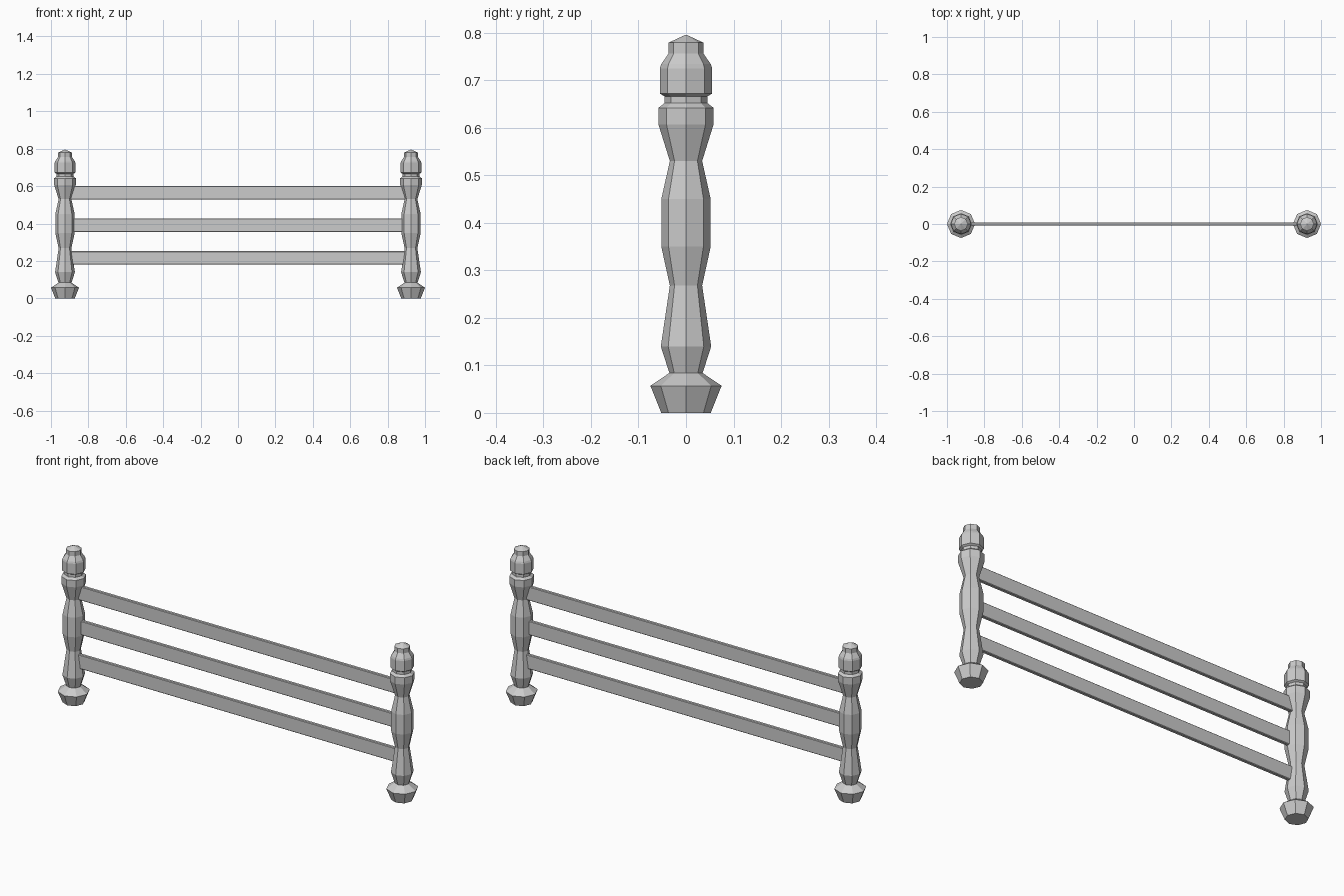
import bpy, bmesh
from math import cos, sin, pi

if "Cube" in bpy.data.objects:
    bpy.data.objects.remove(bpy.data.objects["Cube"])

SIDES = 8
POST_X = 0.925

# Turned post profile: (radius, height)
PROFILE = [(0.052, 0), (0.075, 0.057), (0.035, 0.084), (0.053, 0.14),
           (0.034, 0.268), (0.052, 0.35), (0.052, 0.45), (0.034, 0.53),
           (0.058, 0.607), (0.058, 0.642), (0.045, 0.652), (0.045, 0.666),
           (0.055, 0.672), (0.055, 0.725), (0.052, 0.734), (0.037, 0.756),
           (0.037, 0.779)]
TIP_Z = 0.796


def finish(bm, name):
    bmesh.ops.recalc_face_normals(bm, faces=bm.faces)
    mesh = bpy.data.meshes.new(name)
    bm.to_mesh(mesh)
    bm.free()
    obj = bpy.data.objects.new(name, mesh)
    bpy.context.collection.objects.link(obj)
    return obj


def post(name, x):
    bm = bmesh.new()
    rings = [[bm.verts.new((x + r * cos(2 * pi * i / SIDES),
                            r * sin(2 * pi * i / SIDES), z))
              for i in range(SIDES)] for r, z in PROFILE]
    tip = bm.verts.new((x, 0, TIP_Z))
    bm.faces.new(rings[0])
    for i in range(SIDES):
        j = (i + 1) % SIDES
        for a, b in zip(rings, rings[1:]):
            bm.faces.new((a[i], a[j], b[j], b[i]))
        bm.faces.new((rings[-1][i], rings[-1][j], tip))
    return finish(bm, name)


def rail(name, z):
    bm = bmesh.new()
    bmesh.ops.create_cube(bm, size=1)
    for v in bm.verts:
        v.co.x *= 1.8
        v.co.y *= 0.018
        v.co.z = v.co.z * 0.072 + z
    # slim chamfer along the long edges
    long_edges = [e for e in bm.edges
                  if abs(e.verts[0].co.x - e.verts[1].co.x) > 1]
    bmesh.ops.bevel(bm, geom=long_edges, offset=0.003, segments=1,
                    affect='EDGES')
    return finish(bm, name)


# Two turned posts
post("left_post", -POST_X)
post("right_post", POST_X)

# Three horizontal rails
for part, z in (("lower", 0.216), ("middle", 0.39), ("upper", 0.565)):
    rail(part + "_rail", z)
